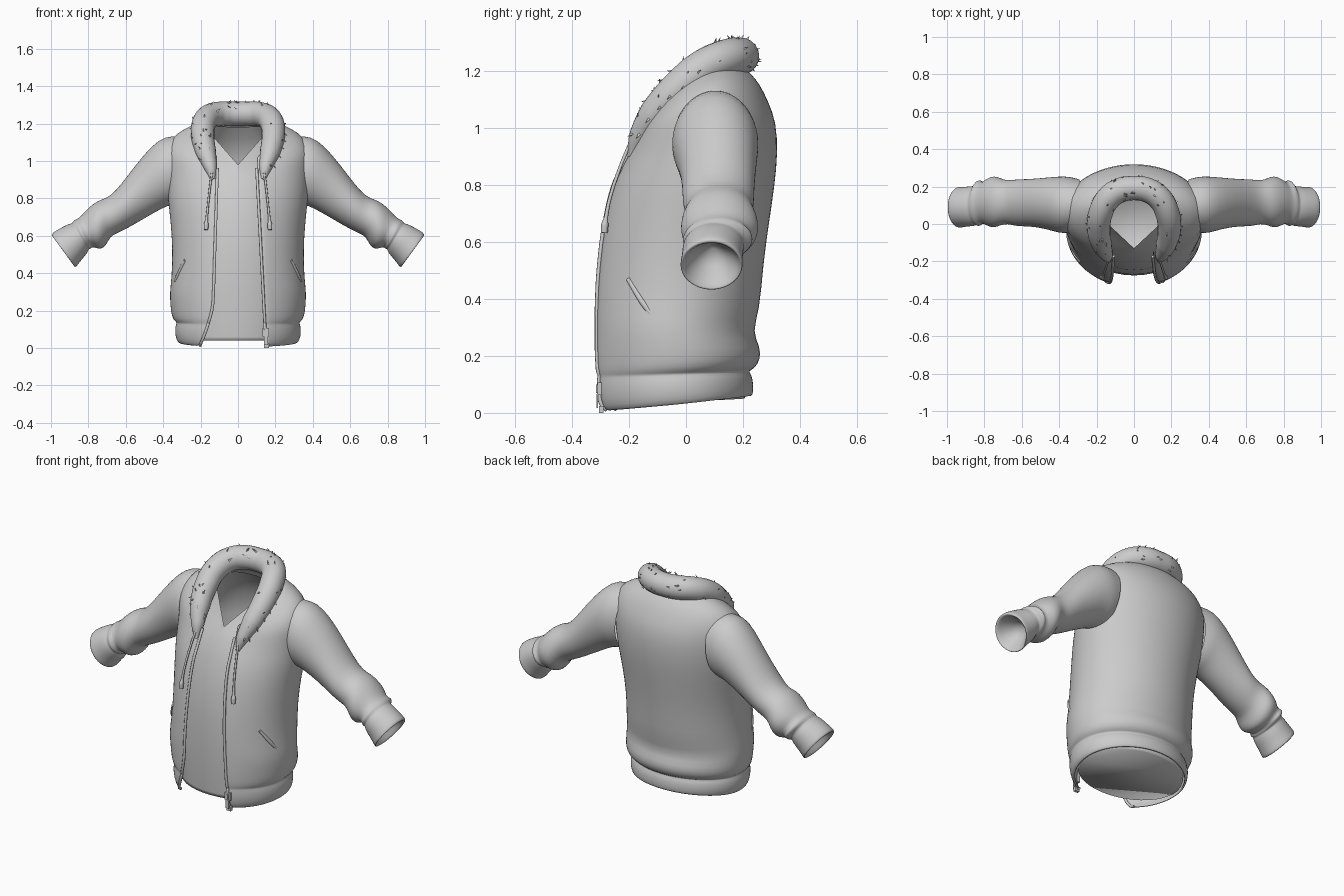
import bpy, bmesh, math, random
from mathutils import Vector

if "Cube" in bpy.data.objects:
    bpy.data.objects.remove(bpy.data.objects["Cube"])
random.seed(4)


def finish(ob, sub=0, thick=0, mirror=False):
    bpy.context.collection.objects.link(ob)
    bpy.context.view_layer.objects.active = ob
    for p in ob.data.polygons:
        p.use_smooth = True
    if mirror:
        ob.modifiers.new("Mirror", 'MIRROR')
    if thick:
        m = ob.modifiers.new("Solidify", 'SOLIDIFY')
        m.thickness, m.offset = thick, 0
    if sub:
        m = ob.modifiers.new("Subsurf", 'SUBSURF')
        m.levels = m.render_levels = sub
    return ob


def loft(name, rings, closed=True, cap_start=False, tip=None, **kw):
    """Skin a list of equally long point rings."""
    bm = bmesh.new()
    vr = [[bm.verts.new(p) for p in r] for r in rings]
    n = len(rings[0])
    for a, b in zip(vr, vr[1:]):
        for i in range(n if closed else n - 1):
            j = (i + 1) % n
            bm.faces.new((a[i], a[j], b[j], b[i]))
    if cap_start:
        bm.faces.new(vr[0])
    if tip:
        t = bm.verts.new(tip)
        for i in range(n):
            bm.faces.new((vr[-1][i], vr[-1][(i + 1) % n], t))
    bmesh.ops.recalc_face_normals(bm, faces=bm.faces)
    me = bpy.data.meshes.new(name)
    bm.to_mesh(me)
    bm.free()
    return finish(bpy.data.objects.new(name, me), **kw)


def tube(name, pts, radii, res=4):
    """Round tube through points, with a radius at each point."""
    cu = bpy.data.curves.new(name, 'CURVE')
    cu.dimensions = '3D'
    cu.bevel_depth, cu.bevel_resolution, cu.use_fill_caps = 1.0, res, True
    cu.resolution_u = 8
    s = cu.splines.new('BEZIER')
    s.bezier_points.add(len(pts) - 1)
    for bp, p, r in zip(s.bezier_points, pts, radii):
        bp.co, bp.radius = p, r
        bp.handle_left_type = bp.handle_right_type = 'AUTO'
    ob = bpy.data.objects.new(name, cu)
    bpy.context.collection.objects.link(ob)
    return ob


def spow(v, e):
    return math.copysign(abs(v) ** e, v)


def section(zf, zs, zb, hw, yf, yb, n=2.0, gap=None, seg=40):
    """Torso ring: heights at front, side, back; half width; front and back y."""
    cy = (yf + yb) / 2
    df = db = (yb - yf) / 2
    a, b = 0.0, 2 * math.pi
    if gap:
        a = math.asin(gap[0] / hw)
        b -= math.asin(gap[1] / hw)
        df /= math.cos(a)
    pts = []
    for i in range(seg):
        t = a + (b - a) * i / (seg - 1 if gap else seg)
        m = n if math.cos(t) > 0 else 2.0
        u = -spow(math.cos(t), 2 / m)
        z = zs + u * (zb - zf) / 2 + u * u * ((zb + zf) / 2 - zs)
        if n < 2 and u < 0:
            z = zs + u * (zs - zf)
        pts.append((hw * spow(math.sin(t), 2 / m), cy + u * (df if u < 0 else db), z))
    return pts


# Jacket shell, open down the front
spec = [(.005, .03, .06, .312, -.275, .225), (.02, .045, .07, .325, -.292, .23),
        (.07, .085, .10, .333, -.302, .232), (.115, .125, .135, .328, -.302, .225),
        (.128, .137, .147, .320, -.300, .212), (.14, .15, .16, .338, -.305, .238),
        (.17, .175, .19, .350, -.308, .256), (.22, .22, .23, .356, -.31, .256),
        (.30, .30, .285, .360, -.31, .226), (.37, .37, .36, .350, -.31, .254),
        (.52, .52, .52, .344, -.302, .265), (.68, .68, .68, .355, -.28, .288),
        (.80, .80, .80, .370, -.25, .306), (.87, .90, .91, .375, -.216, .317),
        (.92, .99, 1.02, .380, -.19, .312), (.95, 1.07, 1.09, .380, -.172, .284),
        (.965, 1.13, 1.15, .335, -.163, .255), (.975, 1.163, 1.185, .25, -.155, .225),
        (.98, 1.18, 1.21, .19, -.15, .20)]
rings = []
for s in spec:
    z = s[0]
    k = max(0, 1 - z / .95)
    gap = (.10 + .05 * k, .11 + .03 * k + .065 * max(0, 1 - z / .25) ** 1.5)
    rings.append(section(*s, gap=gap))
loft("jacket_body", rings, closed=False, thick=.012, sub=1)

# Zip tape along both front edges
for side, i in (("right", 0), ("left", -1)):
    pts = [Vector(r[i]) + Vector((0, -.002, .003)) for r in rings[:16]]
    tube("zip_tape_" + side, pts, [.008] * 16, 2)

# Inner shirt with V neck and closed hem
shirt = [(.04, .04, .05, .305, -.268, .205), (.06, .06, .06, .31, -.27, .21),
         (.30, .30, .30, .325, -.275, .205), (.50, .50, .50, .318, -.27, .24),
         (.70, .70, .70, .315, -.245, .265), (.84, .86, .88, .31, -.20, .28),
         (.92, .99, 1.02, .27, -.165, .26), (.955, 1.10, 1.12, .19, -.145, .2, 1.4),
         (.98, 1.15, 1.18, .15, -.13, .15, 1.0)]
loft("inner_shirt", [section(*s) for s in shirt], cap_start=True)

# Sleeves: top point x,z, bottom point x,z, y range
arm = [(.28, 1.13, .31, .78, -.03, .24), (.36, 1.135, .34, .765, -.05, .255),
       (.42, 1.118, .375, .762, -.05, .255), (.50, 1.04, .45, .722, -.025, .248),
       (.59, .922, .53, .675, -.012, .24), (.655, .838, .60, .635, -.01, .236),
       (.705, .80, .65, .612, .002, .232), (.745, .79, .685, .595, -.01, .248),
       (.79, .76, .705, .545, -.018, .255), (.825, .722, .735, .525, -.012, .245),
       (.85, .695, .77, .54, .005, .22), (.868, .688, .785, .537, -.008, .236),
       (.882, .678, .79, .527, -.012, .226), (.888, .665, .80, .53, .0, .2),
       (.905, .665, .80, .512, -.012, .205), (.96, .636, .845, .462, -.014, .198),
       (.992, .616, .864, .433, -.02, .2), (1.0, .602, .875, .430, -.02, .198),
       (.985, .595, .872, .447, -.006, .186), (.95, .60, .86, .475, .005, .178)]
rings = []
for k, (tx, tz, bx, bz, y0, y1) in enumerate(arm):
    c = Vector(((tx + bx) / 2, (y0 + y1) / 2, (tz + bz) / 2))
    v, w = Vector(((tx - bx) / 2, 0, (tz - bz) / 2)), Vector((0, (y1 - y0) / 2, 0))
    amp = .035 if 5 <= k <= 12 else 0
    ring = []
    for i in range(32):
        t = math.tau * i / 32
        f = 1 + amp * math.sin(2 * t + 2.1 * k) * abs(math.sin(t))
        ring.append(c + (v * math.cos(t) + w * math.sin(t)) * f)
    rings.append(ring)
loft("sleeves", rings, tip=(.83, .095, .585), sub=1, mirror=True)

# Thick fur collar
half = [(.135, -.195, .90, .012), (.148, -.165, .97, .036), (.172, -.11, 1.05, .055),
        (.188, -.03, 1.135, .063), (.178, .06, 1.21, .065), (.135, .14, 1.245, .066),
        (.07, .182, 1.252, .066)]
path = half + [(0, .192, 1.252, .065)] + [(-x, y, z, r) for x, y, z, r in half[::-1]]
tube("fur_collar", [p[:3] for p in path], [p[3] for p in path], 8)

# Small fur tufts scattered over the collar
bm = bmesh.new()
for _ in range(70):
    i = random.randrange(1, len(path) - 2)
    f = random.random()
    p, q = Vector(path[i][:3]), Vector(path[i + 1][:3])
    r = path[i][3] * (1 - f) + path[i + 1][3] * f
    axis = (q - p).normalized()
    c = p.lerp(q, f)
    out = Vector([random.uniform(-1, 1) for _ in range(3)]) + Vector((c.x * 4, c.y * 2, .2))
    out = (out - axis * out.dot(axis)).normalized()
    lean = axis * random.choice((-1, 1))
    side = out.cross(axis) * .006
    base = c + out * (r - .004)
    tri = [bm.verts.new(base + d) for d in (side, -side, lean * .012)]
    top = bm.verts.new(base + out * .018 + lean * .022)
    bm.faces.new(tri)
    for a, b in ((0, 1), (1, 2), (2, 0)):
        bm.faces.new((tri[a], tri[b], top))
bmesh.ops.recalc_face_normals(bm, faces=bm.faces)
me = bpy.data.meshes.new("fur_tufts")
bm.to_mesh(me)
bm.free()
bpy.context.collection.objects.link(bpy.data.objects.new("fur_tufts", me))

# Hood cords with weighted ends, and slanted pocket welts
for s, tag in ((1, "right"), (-1, "left")):
    tube("cord_" + tag, [(s * .138, -.195, .95), (s * .15, -.232, .86), (s * .162, -.268, .75),
                         (s * .168, -.281, .685), (s * .17, -.285, .66), (s * .171, -.287, .632)],
         [.006, .006, .006, .007, .013, .012], 3)
    tube("pocket_welt_" + tag, [(s * .283, -.203, .47), (s * .322, -.15, .385),
                                (s * .345, -.085, .30)], [.008, .011, .007], 2)


# Zip slider and pull tab
def box(name, loc, size):
    bpy.ops.mesh.primitive_cube_add(size=1, location=loc)
    ob = bpy.context.object
    ob.name, ob.scale = name, size
    m = ob.modifiers.new("Bevel", 'BEVEL')
    m.width = .003


box("zip_slider", (.148, -.302, .085), (.034, .018, .045))
box("zip_bridge", (.148, -.312, .085), (.012, .008, .03))
box("zip_pull", (.15, -.312, .042), (.02, .006, .05))
box("zip_end", (.152, -.298, .012), (.028, .016, .024))
